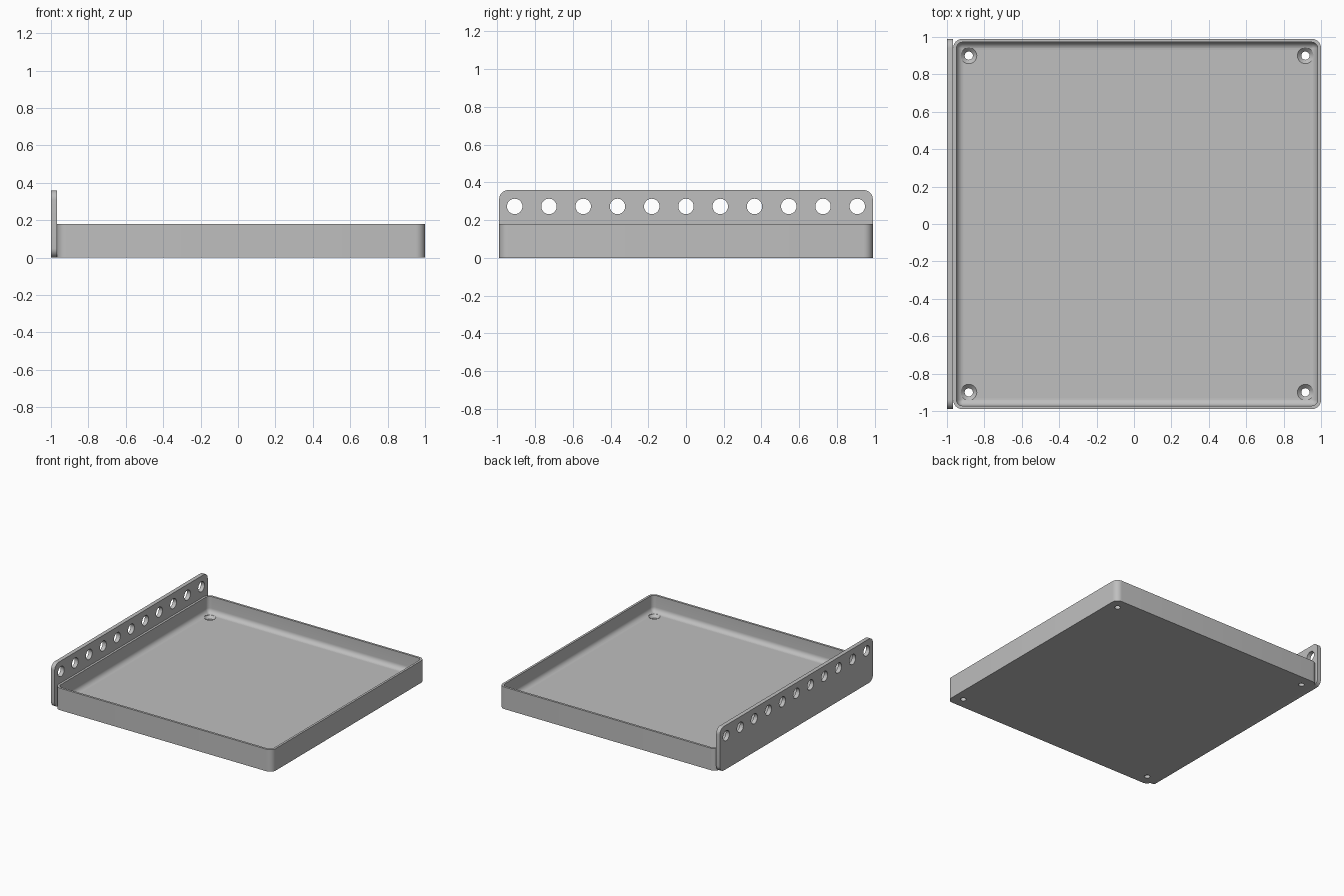
import bpy, bmesh, math
from mathutils import Matrix

cube = bpy.data.objects.get("Cube")
if cube:
    bpy.data.objects.remove(cube, do_unlink=True)

# One plain grey finish
grey = bpy.data.materials.new("satin grey")
grey.use_nodes = True
colour = (0.52, 0.52, 0.52, 1)
grey.diffuse_color = colour
grey.node_tree.nodes["Principled BSDF"].inputs["Base Color"].default_value = colour

SEG = 8
CX = 0.0165                      # tray centre in x
HX, HY, HEIGHT = 0.9835, 0.99, 0.18
WALL, FLOOR, FILLET, CORNER = 0.018, 0.045, 0.04, 0.05
PLATE_T, PLATE_H = 0.033, 0.36


def rounded(hx, hy, r):
    """Outline of a rounded rectangle; a circle when hx = hy = r."""
    pts = []
    for q, (sx, sy) in enumerate([(1, 1), (-1, 1), (-1, -1), (1, -1)]):
        for i in range(SEG + 1):
            a = (q + i / SEG) * math.pi / 2
            pts.append((sx * (hx - r) + r * math.cos(a), sy * (hy - r) + r * math.sin(a)))
    return pts


def loft(bm, rings, matrix=Matrix()):
    """Skin a stack of rounded outlines (hx, hy, r, z) and cap both ends."""
    loops = [[bm.verts.new(matrix @ Matrix.Translation((x, y, z)).translation)
              for x, y in rounded(hx, hy, r)] for hx, hy, r, z in rings]
    for a, b in zip(loops, loops[1:]):
        for i in range(len(a)):
            j = (i + 1) % len(a)
            bm.faces.new((a[i], a[j], b[j], b[i]))
    bm.faces.new(loops[0][::-1])
    bm.faces.new(loops[-1])


def finish(bm, name):
    bmesh.ops.remove_doubles(bm, verts=bm.verts, dist=0.0001)
    bmesh.ops.recalc_face_normals(bm, faces=bm.faces)
    mesh = bpy.data.meshes.new(name)
    bm.to_mesh(mesh)
    bm.free()
    mesh.materials.append(grey)
    obj = bpy.data.objects.new(name, mesh)
    bpy.context.collection.objects.link(obj)
    return obj


def cut(obj, cutter):
    """Subtract the cutter, remove it and smooth the curved faces."""
    mod = obj.modifiers.new("holes", 'BOOLEAN')
    mod.operation, mod.solver, mod.object = 'DIFFERENCE', 'EXACT', cutter
    bpy.ops.object.select_all(action='DESELECT')
    obj.select_set(True)
    bpy.context.view_layer.objects.active = obj
    bpy.ops.object.modifier_apply(modifier=mod.name)
    bpy.data.objects.remove(cutter, do_unlink=True)
    bpy.ops.object.shade_smooth_by_angle(angle=math.radians(30))


# Tray: outer wall, rim, inner wall, then the cove down to the floor
def inset(d, z):
    return (HX - d, HY - d, max(CORNER - d, 0.003), z)


rings = [inset(0, 0), inset(0, HEIGHT), inset(WALL, HEIGHT)]
for i in range(SEG + 1):
    a = i / SEG * math.pi / 2
    rings.append(inset(WALL + FILLET * (1 - math.cos(a)), FLOOR + FILLET * (1 - math.sin(a))))
bm = bmesh.new()
loft(bm, rings, Matrix.Translation((CX, 0, 0)))
tray = finish(bm, "tray")

# Countersunk screw holes in the tray corners
bm = bmesh.new()
for sx in (-1, 1):
    for sy in (-1, 1):
        profile = [(0.022, -0.02), (0.022, FLOOR - 0.021), (0.043, FLOOR), (0.043, FLOOR + 0.01)]
        loft(bm, [(r, r, r, z) for r, z in profile],
             Matrix.Translation((CX + sx * 0.9, sy * 0.9, 0)))
cut(tray, finish(bm, "screw_hole_cutter"))

# Upright side plate with rounded corners
upright = Matrix.Rotation(math.pi / 2, 4, 'Y')
bm = bmesh.new()
loft(bm, [(PLATE_H / 2, HY, CORNER, z) for z in (0, PLATE_T)],
     Matrix.Translation((-1, 0, PLATE_H / 2)) @ upright)
plate = finish(bm, "side_plate")

# Row of round holes along the plate
bm = bmesh.new()
for i in range(-5, 6):
    loft(bm, [(0.041, 0.041, 0.041, z) for z in (-0.05, 0.05)],
         Matrix.Translation((-1, i * 0.1815, 0.273)) @ upright)
cut(plate, finish(bm, "plate_hole_cutter"))
